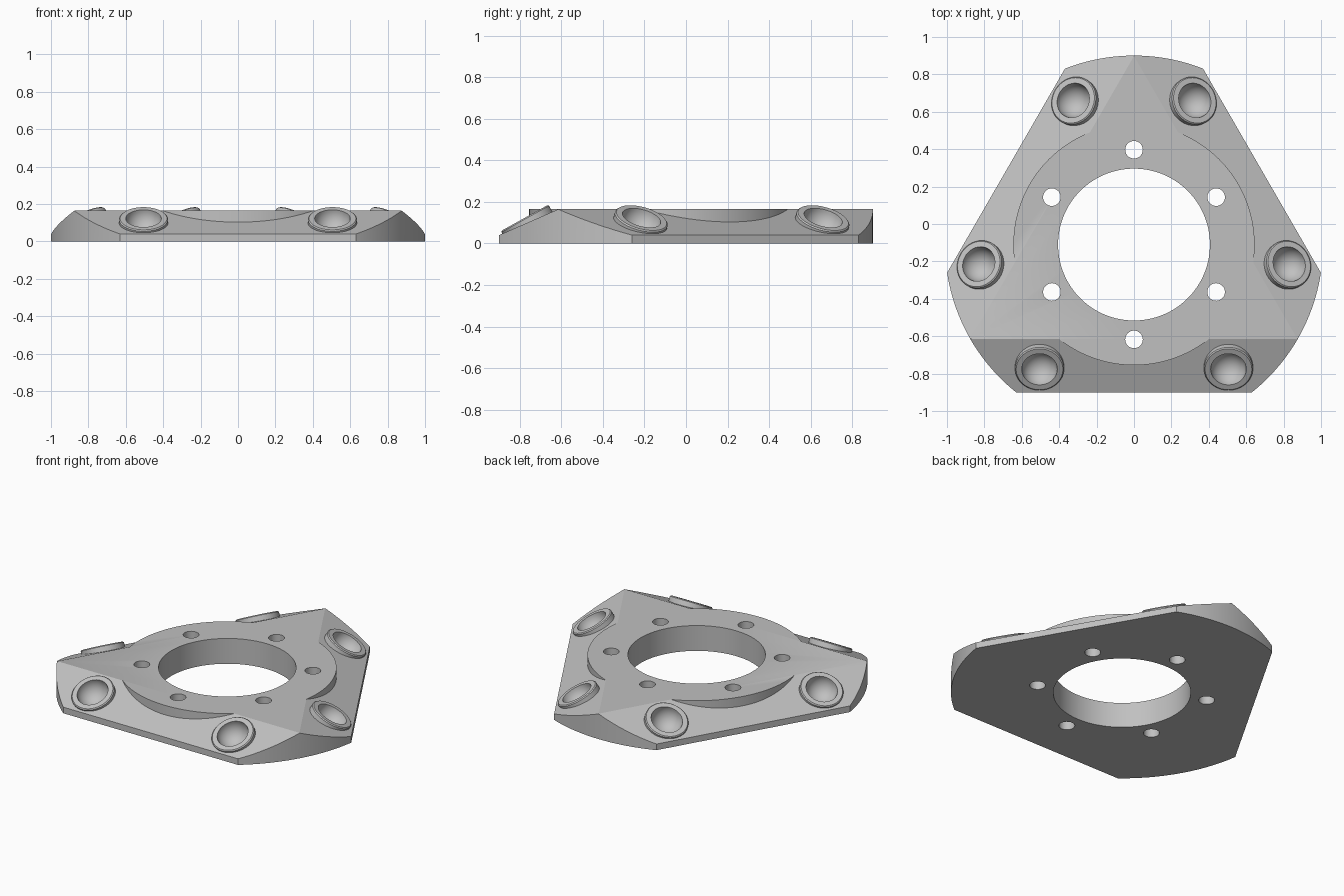
import bpy
import bmesh
from math import radians, sin, cos
from mathutils import Matrix, Vector

CY = -0.11          # y of the ring centre
TOP = 0.165         # plate height
OUTER_R = 1.0105    # rounded corners
FLAT_D = 0.79       # centre to flat side
FLAT_Z = 0.04       # height of the flat side
RIDGE_D = 0.504     # centre to top of the slope
SIDES = [radians(a) for a in (-90, 30, 150)]

if "Cube" in bpy.data.objects:
    bpy.data.objects.remove(bpy.data.objects["Cube"])

grey = bpy.data.materials.new("mid_grey")
grey.use_nodes = True
colour = (0.53, 0.53, 0.53, 1)
grey.diffuse_color = colour
grey.node_tree.nodes["Principled BSDF"].inputs["Base Color"].default_value = colour


def add_cylinder(bm, radius, low, high, matrix=Matrix(), segments=96):
    """Cylinder spanning low to high along the local z axis."""
    placed = matrix @ Matrix.Translation((0, 0, (low + high) / 2))
    return bmesh.ops.create_cone(bm, cap_ends=True, segments=segments, radius1=radius,
                                 radius2=radius, depth=high - low, matrix=placed)["verts"]


def to_object(bm, name):
    bmesh.ops.recalc_face_normals(bm, faces=bm.faces)
    mesh = bpy.data.meshes.new(name)
    bm.to_mesh(mesh)
    bm.free()
    mesh.materials.append(grey)
    obj = bpy.data.objects.new(name, mesh)
    bpy.context.collection.objects.link(obj)
    return obj


def combine(target, bm, operation):
    """Apply a boolean and discard the helper."""
    helper = to_object(bm, "helper")
    mod = target.modifiers.new(operation, "BOOLEAN")
    mod.operation = operation
    mod.solver = "EXACT"
    mod.object = helper
    bpy.context.view_layer.objects.active = target
    bpy.ops.object.modifier_apply(modifier=mod.name)
    bpy.data.objects.remove(helper)


# Disc trimmed by three flat sides and three slopes
bm = bmesh.new()
add_cylinder(bm, OUTER_R, 0, TOP, segments=180)
for a in SIDES:
    out = Vector((cos(a), sin(a), 0))
    slope = out * (TOP - FLAT_Z) + Vector((0, 0, FLAT_D - RIDGE_D))
    edge_point = out * FLAT_D + Vector((0, 0, FLAT_Z))
    for normal in (out, slope.normalized()):
        cut = bmesh.ops.bisect_plane(bm, geom=bm.verts[:] + bm.edges[:] + bm.faces[:],
                                     plane_co=edge_point, plane_no=normal, clear_outer=True)
        bmesh.ops.holes_fill(bm, edges=[e for e in bm.edges if e.is_boundary])
plate = to_object(bm, "mounting_plate")

# Raised round boss
bm = bmesh.new()
add_cylinder(bm, 0.645, 0.02, TOP, segments=128)
combine(plate, bm, "UNION")

# Tilted socket frames, two on each slope
sockets = []
for a in SIDES:
    for side in (-1, 1):
        sockets.append(Matrix.Rotation(a, 4, "Z") @ Matrix.Translation((0.667, side * 0.505, 0.123))
                       @ Matrix.Rotation(radians(29), 4, "Y"))

# Socket collars with a small chamfer
bm = bmesh.new()
for frame in sockets:
    verts = add_cylinder(bm, 0.131, -0.06, 0, frame, 64)
    inverse = frame.inverted()
    rim = {v for v in verts if (inverse @ v.co).z > -0.01}
    edges = {e for v in rim for e in v.link_edges if e.other_vert(v) in rim}
    bmesh.ops.bevel(bm, geom=list(edges), offset=0.006, segments=1, affect="EDGES")
combine(plate, bm, "UNION")

# Round cups in the collars
bm = bmesh.new()
for frame in sockets:
    bmesh.ops.create_uvsphere(bm, u_segments=48, v_segments=24, radius=0.095, matrix=frame)
combine(plate, bm, "DIFFERENCE")

# Central bore and six bolt holes
bm = bmesh.new()
add_cylinder(bm, 0.406, -0.1, 0.4, segments=128)
for i in range(6):
    a = radians(30 + 60 * i)
    add_cylinder(bm, 0.047, -0.1, 0.4, Matrix.Translation((0.507 * cos(a), 0.507 * sin(a), 0)), 32)
combine(plate, bm, "DIFFERENCE")

plate.location.y = CY
bpy.ops.object.select_all(action="DESELECT")
plate.select_set(True)
bpy.context.view_layer.objects.active = plate
bpy.ops.object.shade_smooth_by_angle(angle=radians(20))
